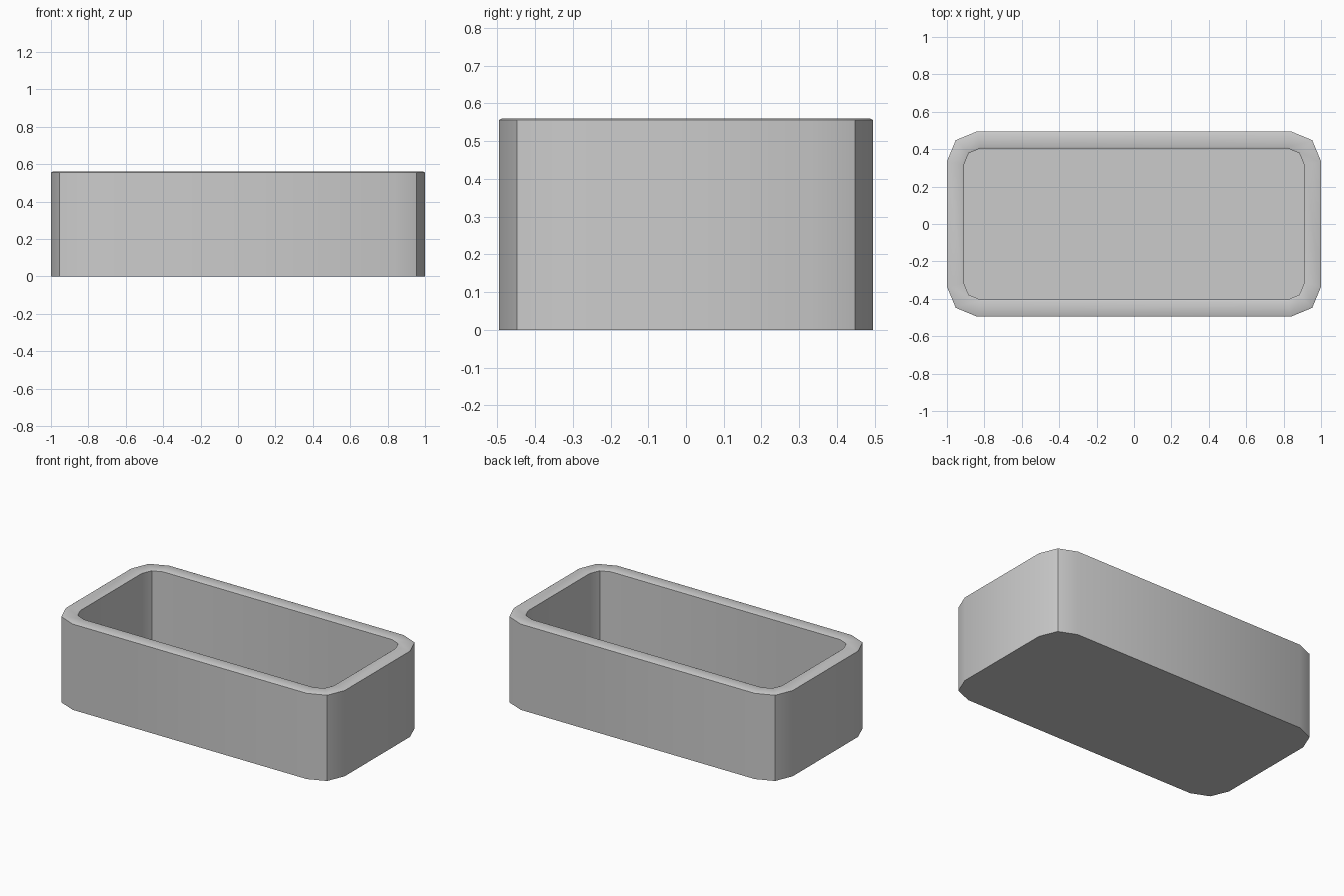
import bpy, bmesh
from math import cos, sin, pi

if "Cube" in bpy.data.objects:
    bpy.data.objects.remove(bpy.data.objects["Cube"])

HALF_X, HALF_Y, HEIGHT = 1.0, 0.495, 0.56
WALL, FLOOR, LIP = 0.09, 0.09, 0.008


def ring(bm, inset, z, radius):
    """Rounded rectangle with two segments per corner."""
    cx, cy = HALF_X - inset - radius, HALF_Y - inset - radius
    verts = []
    for q, (sx, sy) in enumerate([(1, 1), (-1, 1), (-1, -1), (1, -1)]):
        for k in range(3):
            a = q * pi / 2 + k * pi / 4
            verts.append(bm.verts.new((sx * cx + radius * cos(a),
                                       sy * cy + radius * sin(a), z)))
    return verts


bm = bmesh.new()
# Outer wall, softened rim, inner wall: (inset, height, corner radius)
profile = [
    (0, 0, 0.16),
    (0, HEIGHT - 0.004, 0.16),
    (LIP, HEIGHT, 0.155),
    (WALL - LIP, HEIGHT, 0.095),
    (WALL, HEIGHT - 0.004, 0.09),
    (WALL, FLOOR, 0.09),
]
rings = [ring(bm, *p) for p in profile]
for lo, hi in zip(rings, rings[1:]):
    for i in range(len(lo)):
        j = (i + 1) % len(lo)
        bm.faces.new((lo[i], lo[j], hi[j], hi[i]))

# Underside and inside floor
bm.faces.new(rings[0][::-1])
bm.faces.new(rings[-1])
bmesh.ops.recalc_face_normals(bm, faces=bm.faces)

mesh = bpy.data.meshes.new("open_box")
bm.to_mesh(mesh)
bm.free()
box = bpy.data.objects.new("open_box", mesh)
bpy.context.collection.objects.link(box)
bpy.context.view_layer.objects.active = box
box.select_set(True)
bpy.ops.object.shade_smooth_by_angle(angle=pi / 6)
